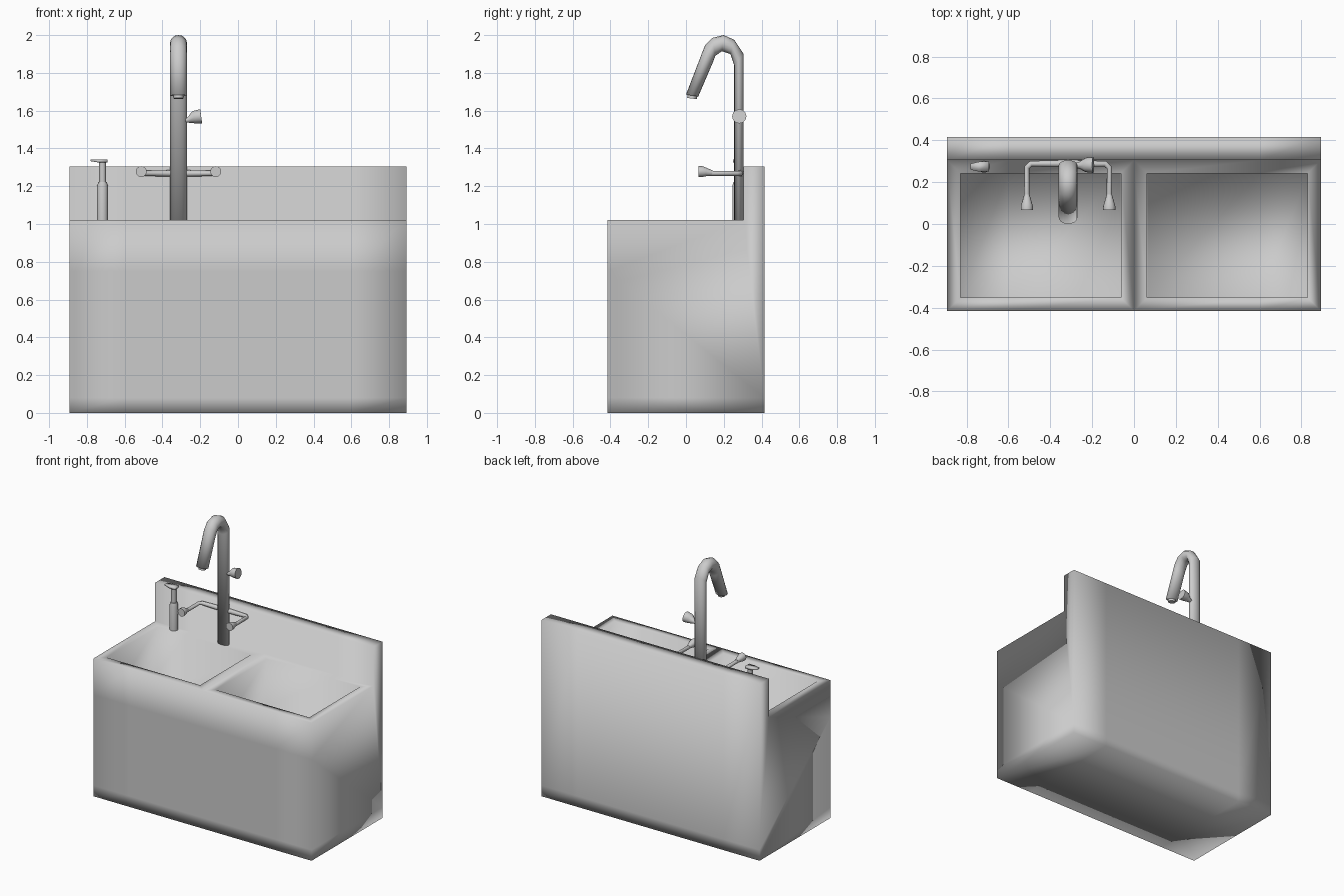
import bpy, bmesh
from math import sin, cos, tau

cube = bpy.data.objects.get("Cube")
if cube:
    bpy.data.objects.remove(cube, do_unlink=True)

grey = bpy.data.materials.new("light_grey")
grey.use_nodes = True
grey.diffuse_color = (0.6, 0.6, 0.6, 1)
grey.node_tree.nodes["Principled BSDF"].inputs["Base Color"].default_value = (0.6, 0.6, 0.6, 1)


def add_object(name, mesh):
    mesh.materials.clear()
    mesh.materials.append(grey)
    for poly in mesh.polygons:
        poly.use_smooth = True
    obj = bpy.data.objects.new(name, mesh)
    bpy.context.collection.objects.link(obj)
    return obj


def loft(name, rings):
    """Join equal rings of points into a closed, capped solid."""
    bm = bmesh.new()
    loops = [[bm.verts.new(p) for p in ring] for ring in rings]
    n = len(loops[0])
    for a, b in zip(loops, loops[1:]):
        for i in range(n):
            j = (i + 1) % n
            bm.faces.new((a[i], a[j], b[j], b[i]))
    bm.faces.new(loops[0])
    bm.faces.new(loops[-1])
    bmesh.ops.recalc_face_normals(bm, faces=bm.faces)
    return bm


def finish(name, bm):
    mesh = bpy.data.meshes.new(name)
    bm.to_mesh(mesh)
    bm.free()
    return add_object(name, mesh)


def tube(name, points):
    """Round bar through points given as x, y, z, radius."""
    curve = bpy.data.curves.new(name + "_path", "CURVE")
    curve.dimensions = "3D"
    curve.bevel_depth = 1
    curve.bevel_resolution = 4
    curve.use_fill_caps = True
    spline = curve.splines.new("POLY")
    spline.points.add(len(points) - 1)
    for p, (x, y, z, r) in zip(spline.points, points):
        p.co = (x, y, z, 1)
        p.radius = r
    temp = bpy.data.objects.new(name + "_path", curve)
    bpy.context.collection.objects.link(temp)
    graph = bpy.context.evaluated_depsgraph_get()
    mesh = bpy.data.meshes.new_from_object(temp.evaluated_get(graph))
    bpy.data.objects.remove(temp, do_unlink=True)
    bpy.data.curves.remove(curve)
    return add_object(name, mesh)


# Cabinet and splashback: one side profile stretched across the width
W, FRONT, BACK, STEP = 0.893, -0.415, 0.415, 0.305
TOP, SPLASH = 1.02, 1.305
profile = [(FRONT, 0), (FRONT, 0.08), (FRONT, 0.75), (FRONT, TOP), (STEP, TOP),
           (STEP, SPLASH), (BACK, SPLASH), (BACK, 0.08), (BACK, 0)]
bm = loft("sink_cabinet", [[(x, y, z) for y, z in profile]
                           for x in (-W, -0.6, 0, 0.6, W)])

# Two basins sunk into the counter
for side in (-1, 1):
    floor = [f for f in bm.faces if f.normal.z > 0.9
             and abs(f.calc_center_median().z - TOP) < 0.01
             and f.calc_center_median().x * side > 0
             and f.calc_center_median().y < STEP]
    bmesh.ops.inset_region(bm, faces=floor, thickness=0.063, use_even_offset=True)
    bmesh.ops.inset_region(bm, faces=floor, thickness=0.0005, depth=-0.35,
                           use_even_offset=True)
finish("sink_cabinet", bm)

# Tap neck: each row is the outer and inner edge of the bent tube (y, z, y, z)
TAP_X = -0.315
edges = [(0.305, TOP, 0.255, TOP), (0.305, 1.9, 0.255, 1.84),
         (0.255, 1.975, 0.235, 1.9), (0.2, 2.0, 0.19, 1.915),
         (0.14, 1.985, 0.155, 1.89), (0.1, 1.945, 0.14, 1.85),
         (0.0, 1.685, 0.065, 1.675)]
rings = []
for oy, oz, iy, iz in edges:
    ring = []
    for k in range(16):
        c, s = cos(tau * k / 16), sin(tau * k / 16)
        ring.append((TAP_X + 0.045 * s,
                     (oy + iy) / 2 + c * (oy - iy) / 2,
                     (oz + iz) / 2 + c * (oz - iz) / 2))
    rings.append(ring)
finish("tap_neck", loft("tap_neck", rings))

# Nozzle at the spout tip
tube("tap_nozzle", [(TAP_X, 0.037, 1.7, 0.026), (TAP_X, 0.032, 1.664, 0.026)])

# Side lever on the neck
tube("tap_lever", [(TAP_X, 0.28, 1.55, 0.014), (-0.265, 0.28, 1.55, 0.014),
                   (-0.232, 0.282, 1.565, 0.034), (-0.195, 0.282, 1.57, 0.038)])

# Cross bar with two forward arms and flared knobs
REACH = 0.197
tube("handle_bar", [(TAP_X - REACH, 0.12, 1.268, 0.013),
                    (TAP_X - REACH, 0.27, 1.268, 0.013),
                    (TAP_X - REACH + 0.02, 0.288, 1.268, 0.014),
                    (TAP_X, 0.288, 1.268, 0.018),
                    (TAP_X + REACH - 0.02, 0.288, 1.268, 0.014),
                    (TAP_X + REACH, 0.27, 1.268, 0.013),
                    (TAP_X + REACH, 0.12, 1.268, 0.013)])
for label, side in (("left", 1), ("right", -1)):
    x = TAP_X + side * REACH
    tube(label + "_handle_knob", [(x, 0.14, 1.27, 0.013), (x, 0.105, 1.275, 0.023),
                                  (x, 0.085, 1.277, 0.029), (x, 0.067, 1.277, 0.029)])

# Soap dispenser: bottle, neck and short spout
DX, DY = -0.717, 0.274
tube("soap_bottle", [(DX, DY, TOP, 0.029), (DX, DY, 1.2, 0.029),
                     (DX, DY, 1.222, 0.023)])
tube("soap_neck", [(DX, DY, 1.21, 0.018), (DX, DY, 1.335, 0.018)])
bm = loft("soap_spout", [[(x, DY - h, 1.342), (x, DY + h, 1.342),
                          (x, DY + h, z), (x, DY - h, z)]
                         for x, h, z in ((-0.782, 0.014, 1.333),
                                         (-0.74, 0.024, 1.326),
                                         (-0.692, 0.024, 1.326))])
finish("soap_spout", bm)
